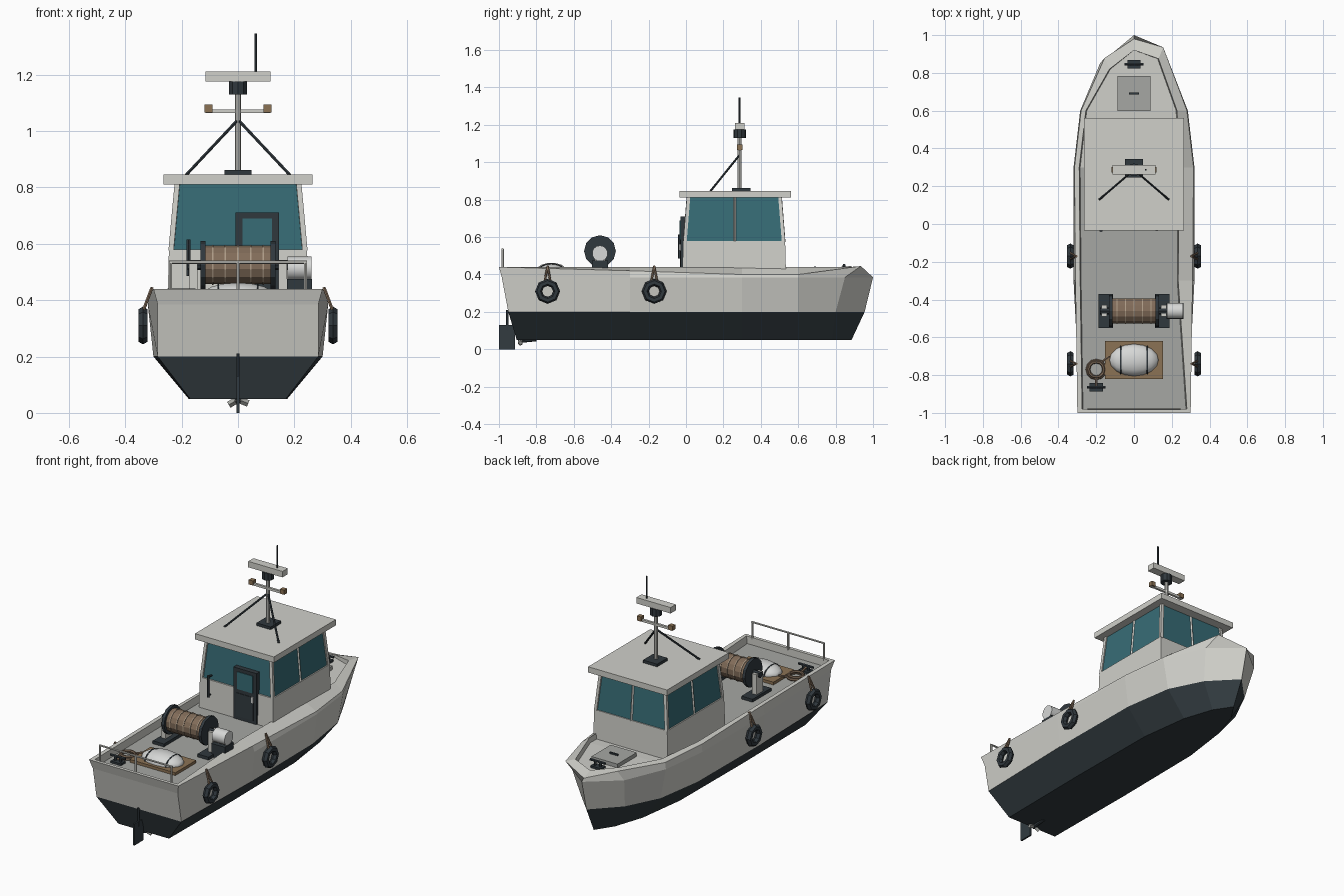
import bpy, bmesh, math
from mathutils import Vector, Matrix

if "Cube" in bpy.data.objects:
    bpy.data.objects.remove(bpy.data.objects["Cube"], do_unlink=True)


def material(name, *rgb):
    m = bpy.data.materials.new(name)
    m.use_nodes = True
    m.diffuse_color = (*rgb, 1)
    m.node_tree.nodes["Principled BSDF"].inputs["Base Color"].default_value = (*rgb, 1)
    return m


PAINT = material("pale grey paint", .63, .63, .59)
DECK = material("deck grey", .38, .39, .37)
DARK = material("dark hull paint", .032, .044, .051)
BLACK = material("charcoal fittings", .03, .04, .048)
GLASS = material("teal glass", .038, .15, .18)
TAN = material("brown rope", .22, .15, .10)
LIGHT_ROPE = material("light rope", .42, .33, .24)
WOOD = material("wood", .26, .17, .09)
WHITE = material("off white", .68, .69, .68)


def finish(name, bm, *mats):
    bmesh.ops.recalc_face_normals(bm, faces=bm.faces)
    mesh = bpy.data.meshes.new(name)
    bm.to_mesh(mesh)
    bm.free()
    for m in mats:
        mesh.materials.append(m)
    ob = bpy.data.objects.new(name, mesh)
    bpy.context.collection.objects.link(ob)
    return ob


def smooth(ob):
    for p in ob.data.polygons:
        p.use_smooth = True


def frustum(name, mat, low, high):
    """Block between two rectangles, each given as (x half, y min, y max, z)."""
    bm = bmesh.new()
    rings = [[bm.verts.new(c) for c in ((-w, a, z), (w, a, z), (w, b, z), (-w, b, z))]
             for w, a, b, z in (low, high)]
    for r in rings:
        bm.faces.new(r)
    for i in range(4):
        j = (i + 1) % 4
        bm.faces.new((rings[0][i], rings[0][j], rings[1][j], rings[1][i]))
    return finish(name, bm, mat)


def box(name, mat, centre, size):
    bm = bmesh.new()
    bmesh.ops.create_cube(bm, size=1, matrix=Matrix.Translation(centre) @ Matrix.Diagonal((*size, 1)))
    return finish(name, bm, mat)


def rod(name, mat, a, b, radius, sides=6):
    a, b = Vector(a), Vector(b)
    turn = (b - a).to_track_quat('Z', 'Y').to_matrix().to_4x4()
    bm = bmesh.new()
    bmesh.ops.create_cone(bm, cap_ends=True, segments=sides, radius1=radius, radius2=radius,
                          depth=(b - a).length, matrix=Matrix.Translation((a + b) / 2) @ turn)
    return finish(name, bm, mat)


def ring(name, mat, centre, major, minor, sides, turn=0):
    bpy.ops.mesh.primitive_torus_add(location=centre, rotation=(0, turn, 0), major_radius=major,
                                     minor_radius=minor, major_segments=sides, minor_segments=6)
    ob = bpy.context.object
    ob.name = name
    ob.data.materials.append(mat)
    return ob


# Hull: lofted from stern to bow, each line holds (y, half width)
DECK_Z = .395
bottom = [(-.905, .17), (-.3, .175), (.3, .17), (.6, .13), (.78, .07), (.885, 0)]
chine = [(-.95, .285), (-.3, .30), (.3, .295), (.6, .25), (.8, .15), (.955, 0)]
rub = [(-.985, .285), (-.3, .32), (.3, .32), (.6, .285), (.85, .18), (1, 0)]
rail = [(-1, .30), (-.3, .31), (.3, .315), (.6, .28), (.88, .155), (.98, 0)]
rail_z = {-1: (.44, .44, .43, .425, .445, .40), 1: (.44, .42, .40, .40, .445, .40)}


def section(i, side):
    pts = [(side * line[i][1], line[i][0], z) for line, z in ((bottom, .05), (chine, .2), (rub, .385))]
    y, w = rail[i]
    if side > 0 and i == 4:
        y += .055
    pts.append((side * w, y, rail_z[side][i]))
    lip = .025 if side < 0 else .02 + .08 * max(0, 1 - abs(y))
    inner = max(0, w - lip)
    y_in = y + .02 if i == 0 else y - (.06 if i > 3 else 0)
    pts.append((side * inner, y_in, .44 if i < 5 else .425))
    pts.append((side * max(0, inner - .005), y_in, DECK_Z if i < 3 else .41))
    return pts


bm = bmesh.new()
grid = {(i, s): [bm.verts.new(p) for p in section(i, s)] for i in range(6) for s in (-1, 1)}


def face(verts, index):
    bm.faces.new(verts).material_index = index


for i in range(5):
    for s in (-1, 1):
        a, b = grid[i, s], grid[i + 1, s]
        for k in range(5):
            face((a[k], b[k], b[k + 1], a[k + 1]), 1 if k == 0 else 0)
    for k, index in ((0, 1), (5, 2 if i < 2 else 0)):
        face((grid[i, -1][k], grid[i, 1][k], grid[i + 1, 1][k], grid[i + 1, -1][k]), index)
for k in range(5):
    l, r = grid[0, -1], grid[0, 1]
    face((l[k], r[k], r[k + 1], l[k + 1]), 1 if k == 0 else 0)
bmesh.ops.remove_doubles(bm, verts=bm.verts, dist=.0001)
finish("hull", bm, PAINT, DARK, DECK)

# Aft deck plate up to the wheelhouse
box("aft_deck_edge", DECK, (-.03, -.15, DECK_Z), (.48, .3, .006))

# Wheelhouse
frustum("cabin_wall", PAINT, (.25, -.02, .535, .39), (.245, -.015, .53, .58))
frustum("cabin_windows", GLASS, (.238, -.006, .524, .575), (.216, .012, .504, .815))
box("cabin_roof", PAINT, (0, .263, .828), (.53, .595, .035))
for s in (-1, 1):
    for low, high in ((-.006, .013), (.522, .503)):
        rod("corner_post", PAINT, (s * .237, low, .575), (s * .215, high, .815), .013, 4)
    rod("side_mullion", PAINT, (s * .238, .26, .575), (s * .216, .26, .815), .007, 4)
rod("bow_mullion", PAINT, (0, .524, .575), (0, .504, .815), .007, 4)

# Rear door and grab handle
box("door", BLACK, (.068, -.015, .555), (.155, .03, .31))
box("door_panel", DARK, (.068, -.031, .49), (.115, .004, .14))
box("door_window", GLASS, (.068, -.031, .637), (.105, .006, .105))
box("door_handle", WHITE, (.12, -.034, .545), (.012, .008, .035))
rod("grab_handle", BLACK, (-.175, -.035, .485), (-.175, -.035, .615), .008)
for z in (.495, .605):
    rod("handle_mount", BLACK, (-.175, -.035, z), (-.175, .0, z), .006)

# Mast with radar, lamps and struts
MY = .287
box("mast_base", BLACK, (0, .295, .853), (.095, .1, .018))
rod("mast", PAINT, (0, MY, .85), (0, MY, 1.14), .011, 8)
rod("radar_drum", BLACK, (0, MY, 1.13), (0, MY, 1.175), .034, 10)
box("radar_bar", PAINT, (0, MY, 1.193), (.23, .05, .036))
box("lamp_bar", PAINT, (0, MY, 1.07), (.23, .014, .014))
rod("antenna", BLACK, (.063, MY, 1.2), (.063, MY, 1.345), .005)
for s in (-1, 1):
    box("lamp", WOOD, (s * .105, MY, 1.08), (.028, .028, .028))
    rod("mast_strut", BLACK, (0, MY, 1.04), (s * .183, .13, .845), .006)

# Stern rail
for x in (-.24, 0, .24):
    rod("rail_post", PAINT, (x, -.98, .43), (x, -.98, .535), .006)
rod("rail_bar", PAINT, (-.245, -.98, .535), (.245, -.98, .535), .006)

# Winch: drum, flanges, stands and motor
WY, WZ = -.46, .525
rod("winch_drum", TAN, (-.12, WY, WZ), (.12, WY, WZ), .068, 14)
for x in (-.09, -.045, 0, .045, .09):
    rod("rope_band", LIGHT_ROPE, (x - .003, WY, WZ), (x + .003, WY, WZ), .071, 14)
for s in (-1, 1):
    rod("winch_flange", BLACK, (s * .115, WY, WZ), (s * .133, WY, WZ), .085, 12)
    rod("winch_axle", BLACK, (s * .13, WY, WZ), (s * .18, WY, WZ), .018, 8)
    box("winch_stand", PAINT, (s * .158, WY, .465), (.03, .06, .14))
    box("winch_foot", BLACK, (s * .15, WY, .404), (.075, .18, .018))
smooth(rod("winch_motor", WHITE, (.175, WY, .513), (.26, WY, .513), .042, 14))
bpy.context.view_layer.objects.active = bpy.data.objects["winch_motor"]
bpy.data.objects["winch_motor"].select_set(True)
bpy.ops.object.shade_smooth_by_angle()
box("motor_base", BLACK, (.218, WY, .435), (.09, .085, .08))

# Raft on its board
box("raft_board", WOOD, (0, -.72, .403), (.305, .2, .018))
bm = bmesh.new()
bmesh.ops.create_uvsphere(bm, u_segments=14, v_segments=8, radius=1,
                          matrix=Matrix.Translation((0, -.72, .415)) @ Matrix.Diagonal((.13, .085, .048, 1))
                          @ Matrix.Rotation(math.pi / 2, 4, 'Y'))
smooth(finish("raft", bm, WHITE))
for x in (-.07, .07):
    ob = ring("raft_strap", BLACK, (x, -.72, .413), 1, .04, 16, math.pi / 2)
    ob.scale = (.044, .073, .1)

# Coiled rope and deck cleats
for r, z in ((.048, .403), (.04, .414)):
    ring("rope_coil", TAN, (-.2, -.77, z), r, .008, 12)
tail = [(-.17, -.73, .41), (-.13, -.7, .415), (-.2, -.815, .41), (-.2, -.865, .42)]
for a, b in ((0, 1), (2, 3)):
    rod("rope_tail", TAN, tail[a], tail[b], .007)


def cleat(x, y, z):
    box("cleat_base", BLACK, (x, y, z + .006), (.07, .045, .012))
    for s in (-1, 1):
        rod("cleat_post", BLACK, (x + s * .018, y, z), (x + s * .018, y, z + .04), .008)
    rod("cleat_bar", BLACK, (x - .05, y, z + .038), (x + .05, y, z + .038), .008)


cleat(-.2, -.865, DECK_Z)
cleat(0, .845, .412)

# Foredeck hatch
box("hatch", DECK, (0, .69, .42), (.175, .185, .026))
box("hatch_handle", BLACK, (0, .69, .437), (.055, .01, .01))

# Tyre fenders hung on ropes
for s in (-1, 1):
    for y in (-.74, -.17):
        ring("fender", BLACK, (s * .337, y, .31), .048, .019, 8, math.pi / 2)
        for d in (-.016, .016):
            rod("fender_rope", TAN, (s * .305, y, .445), (s * .337, y + d, .36), .006)

# Rudder and propeller
box("rudder", DARK, (0, -.957, .065), (.01, .085, .13))
rod("rudder_stock", BLACK, (0, -.955, .1), (0, -.955, .21), .007)
rod("propeller_shaft", BLACK, (0, -.8, .055), (0, -.895, .045), .012, 8)
for k in range(3):
    t = math.radians(215 + 120 * k)
    tip = (.04 * math.cos(t), -.885, .048 + .034 * math.sin(t))
    rod("propeller_blade", DECK, (0, -.885, .048), tip, .012, 4)
